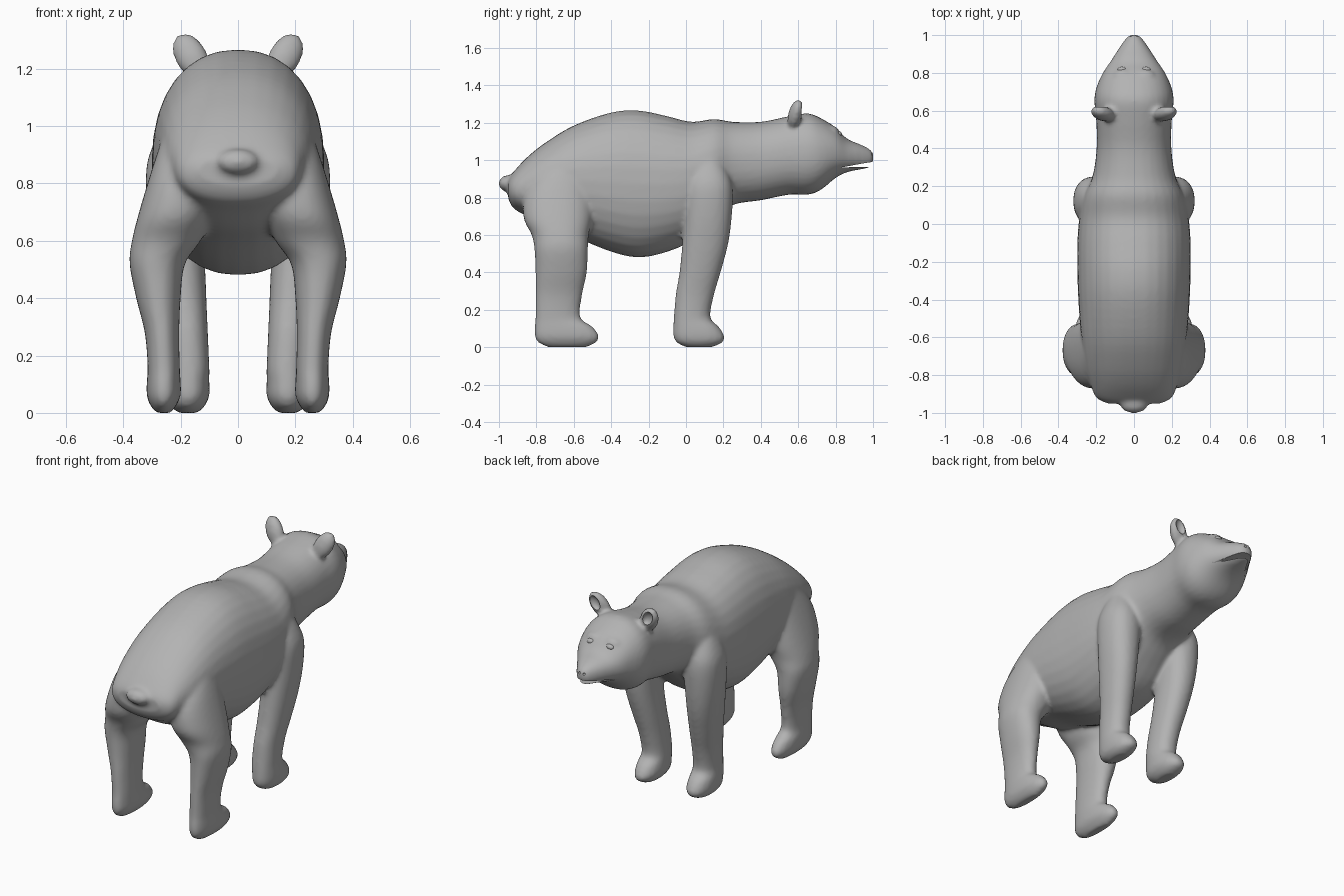
import bpy, bmesh, math
from mathutils import Vector, Matrix

cube = bpy.data.objects.get("Cube")
if cube:
    bpy.data.objects.remove(cube)

fur = bpy.data.materials.new("grey fur")
fur.use_nodes = True
GREY = (0.45, 0.45, 0.45, 1)
fur.diffuse_color = GREY
fur.node_tree.nodes["Principled BSDF"].inputs["Base Color"].default_value = GREY


def spline(rows, steps=4):
    """Refine a list of section rows with a Catmull-Rom curve."""
    out = []
    for i in range(len(rows) - 1):
        quad = [rows[max(i - 1, 0)], rows[i], rows[i + 1], rows[min(i + 2, len(rows) - 1)]]
        for s in range(steps):
            t = s / steps
            out.append([b + t / 2 * (c - a + t * (2 * a - 5 * b + 4 * c - d + t * (3 * (b - c) + d - a)))
                        for a, b, c, d in zip(*quad)])
    return out + [list(rows[-1])]


def loft(bm, rings):
    """Skin closed rings of points and cap both ends."""
    rings = [[bm.verts.new(p) for p in ring] for ring in rings]
    n = len(rings[0])
    faces = [bm.faces.new((a[i], a[(i + 1) % n], b[(i + 1) % n], b[i]))
             for a, b in zip(rings, rings[1:]) for i in range(n)]
    faces += [bm.faces.new(rings[0][::-1]), bm.faces.new(rings[-1])]
    bmesh.ops.recalc_face_normals(bm, faces=faces)


def oval(power, n=32):
    """Unit superellipse; a power below one makes it boxier."""
    for i in range(n):
        a = math.tau * i / n
        c, s = math.cos(a), math.sin(a)
        yield math.copysign(abs(c) ** power, c), math.copysign(abs(s) ** power, s)


def trunk(bm, rows):
    """Loft along y from rows of y, bottom, top, half width."""
    loft(bm, [[(w * c, y, (lo + hi) / 2 + (hi - lo) / 2 * s) for c, s in oval(0.9)]
              for y, lo, hi, w in spline(rows)])


def limb(bm, rows, side):
    """Loft along z from rows of z, back, front, inner x, outer x."""
    loft(bm, [[(side * ((i + o) / 2 + (o - i) / 2 * c), (b + f) / 2 + (f - b) / 2 * s, z)
               for c, s in oval(0.9)] for z, b, f, i, o in spline(rows)])


def blob(bm, at, size, tilt=(0, 0, 0)):
    turn = Matrix.Rotation(tilt[2], 4, "Z") @ Matrix.Rotation(tilt[1], 4, "Y") @ Matrix.Rotation(tilt[0], 4, "X")
    bmesh.ops.create_uvsphere(bm, u_segments=24, v_segments=16, radius=1,
                              matrix=Matrix.Translation(at) @ turn @ Matrix.Diagonal((*size, 1)))


def finish(bm, name):
    mesh = bpy.data.meshes.new(name)
    bm.to_mesh(mesh)
    bm.free()
    mesh.materials.append(fur)
    ob = bpy.data.objects.new(name, mesh)
    bpy.context.collection.objects.link(ob)
    return ob


bm = bmesh.new()

# Torso, neck and head in one run from rump to nose
trunk(bm, [
    (-.95, .79, .9, .14), (-.92, .74, .94, .2), (-.85, .7, 1.015, .23), (-.75, .64, 1.095, .26),
    (-.6, .59, 1.185, .28), (-.4, .51, 1.255, .295), (-.25, .48, 1.265, .3), (-.1, .51, 1.235, .3),
    (.03, .57, 1.205, .29), (.15, .68, 1.22, .265), (.25, .76, 1.205, .22), (.4, .785, 1.205, .198),
    (.55, .815, 1.235, .2), (.65, .815, 1.25, .21), (.72, .84, 1.225, .2), (.8, .905, 1.175, .165),
    (.86, .935, 1.115, .125), (.93, .95, 1.085, .08), (.98, .96, 1.06, .045), (1, .99, 1.04, .025)])

# Stubby tail
blob(bm, (0, -.95, .875), (.075, .052, .045))

HIND = [
    (1.0, -.72, -.52, .1, .25), (.85, -.85, -.5, .08, .3), (.7, -.87, -.5, .09, .345),
    (.6, -.825, -.52, .13, .37), (.52, -.81, -.525, .185, .378), (.4, -.805, -.53, .2, .355),
    (.28, -.805, -.555, .205, .325), (.16, -.805, -.565, .203, .315), (.11, -.81, -.5, .2, .318),
    (.06, -.81, -.465, .2, .318), (.025, -.79, -.48, .215, .305), (0, -.74, -.53, .235, .285)]
FORE = [
    (1.05, .06, .17, .1, .24), (.95, .02, .22, .1, .29), (.85, -.005, .25, .1, .32),
    (.7, -.01, .245, .11, .315), (.55, -.02, .225, .115, .295), (.4, -.035, .185, .11, .27),
    (.28, -.055, .15, .105, .25), (.16, -.065, .13, .1, .242), (.11, -.068, .175, .1, .245),
    (.06, -.068, .205, .1, .245), (.025, -.05, .195, .115, .235), (0, 0, .14, .14, .21)]

for side in (-1, 1):
    limb(bm, HIND, side)
    limb(bm, FORE, side)
    # Ear leaning out from the crown
    blob(bm, (side * .165, .585, 1.245), (.056, .038, .088), (-.25, side * .5, 0))
    # Brow over each eye
    blob(bm, (side * .065, .795, 1.165), (.042, .025, .014), (-.6, side * .15, 0))

body = finish(bm, "bear_body")

# Fuse the parts into one skin
fuse = body.modifiers.new("fuse", "REMESH")
fuse.mode = "VOXEL"
fuse.voxel_size = .0125
soften = body.modifiers.new("soften", "SMOOTH")
soften.factor = .5
soften.iterations = 6

# Cutter for the mouth slit, ear cups and nostrils
bm = bmesh.new()
loft(bm, [[(x, y, z) for y, z in ((.83, .961), (1.05, .966), (1.05, .998), (.96, .985))] for x in (-.2, .2)])
for side in (-1, 1):
    blob(bm, (side * .178, .629, 1.268), (.032, .03, .048), (-.25, side * .5, 0))
    blob(bm, (side * .016, .998, 1.03), (.007, .012, .007))
cutter = finish(bm, "carving_cutter")
cutter.hide_render = True
carve = body.modifiers.new("carve", "BOOLEAN")
carve.object = cutter
carve.operation = "DIFFERENCE"

# Bake the modifiers and drop the cutter
bpy.context.view_layer.update()
baked = bpy.data.meshes.new_from_object(body.evaluated_get(bpy.context.evaluated_depsgraph_get()))
body.modifiers.clear()
body.data = baked
baked.name = "bear_body"
bpy.data.objects.remove(cutter)

# Eyes resting under the brows
bm = bmesh.new()
for side in (-1, 1):
    blob(bm, (side * .065, .818, 1.142), (.024, .016, .013), (-.7, side * .15, 0))
eyes = finish(bm, "eyes")

for ob in (body, eyes):
    bpy.ops.object.select_all(action="DESELECT")
    ob.select_set(True)
    bpy.context.view_layer.objects.active = ob
    bpy.ops.object.shade_smooth_by_angle(angle=math.radians(45))
